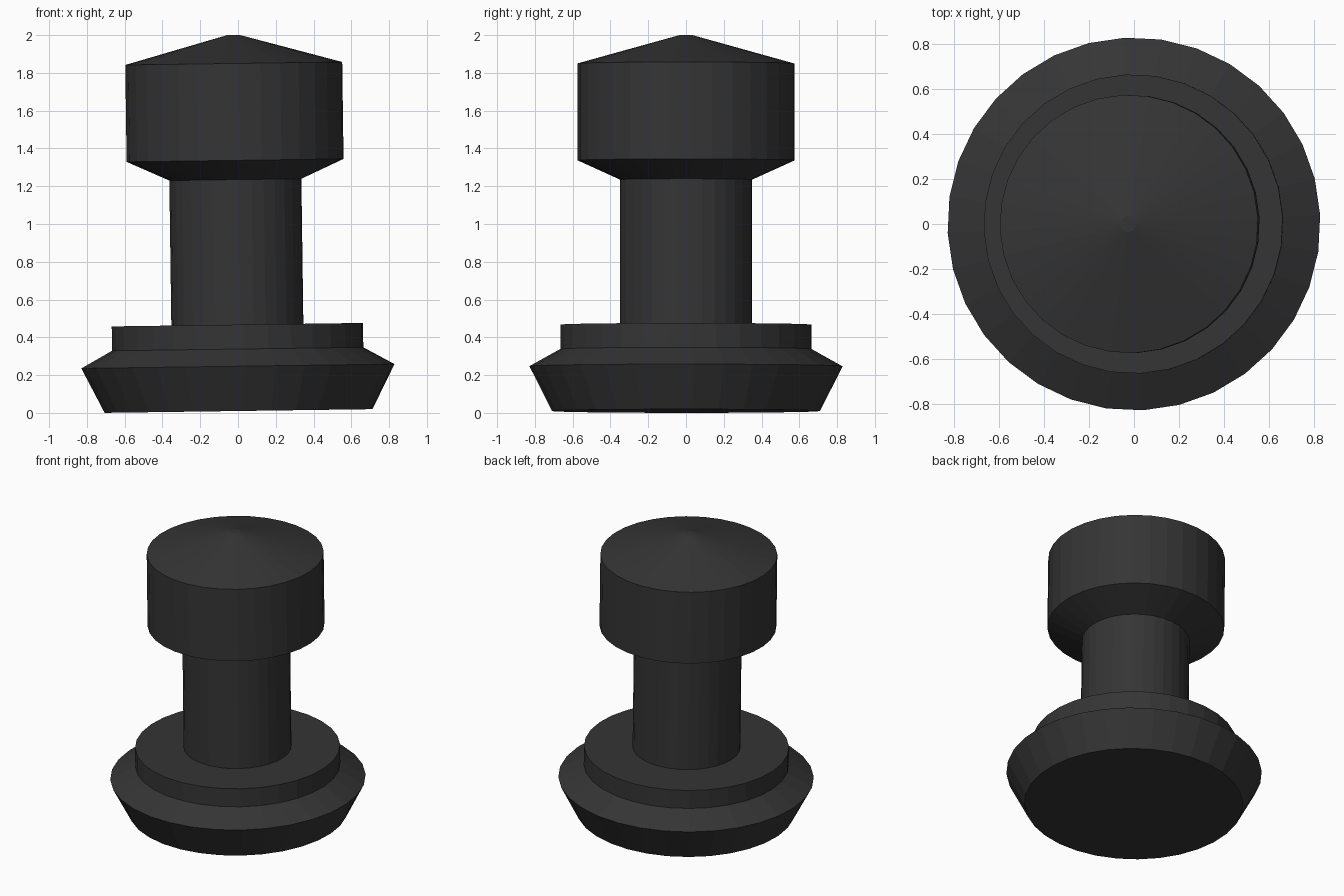
import bpy, bmesh
from math import cos, sin, radians, tau
from mathutils import Matrix

if "Cube" in bpy.data.objects:
    bpy.data.objects.remove(bpy.data.objects["Cube"])

SIDES = 32
TILT = Matrix.Rotation(radians(-0.79), 4, 'Y')   # whole stud leans slightly to -x

mat = bpy.data.materials.new("dark_rubber")
mat.diffuse_color = (0.035, 0.035, 0.035, 1)
mat.use_nodes = True
mat.node_tree.nodes["Principled BSDF"].inputs["Base Color"].default_value = mat.diffuse_color

# closed lathe from (radius, height) points, bottom to top
def lathe(name, profile):
    bm = bmesh.new()
    rings = []
    for r, z in profile:
        angles = [radians(2.8) + tau * i / SIDES for i in range(SIDES)]
        rings.append([bm.verts.new((r * cos(a), r * sin(a), z)) for a in angles])
    for lo, hi in zip(rings, rings[1:]):
        for i in range(SIDES):
            j = (i + 1) % SIDES
            bm.faces.new((lo[i], lo[j], hi[j], hi[i]))
    bm.faces.new(rings[0][::-1])
    bm.faces.new(rings[-1])
    bm.transform(Matrix.Translation((0.003, 0, 0)) @ TILT)
    mesh = bpy.data.meshes.new(name)
    bm.to_mesh(mesh)
    bm.free()
    mesh.materials.append(mat)
    obj = bpy.data.objects.new(name, mesh)
    bpy.context.collection.objects.link(obj)
    return obj

# flared base, stepped collar, neck and capped head in one turned body
lathe("turned_stud", [
    (0.71, 0.01), (0.83, 0.247), (0.666, 0.338), (0.666, 0.467),
    (0.35, 0.467), (0.35, 1.235), (0.575, 1.337), (0.575, 1.85), (0.035, 2.0)])
